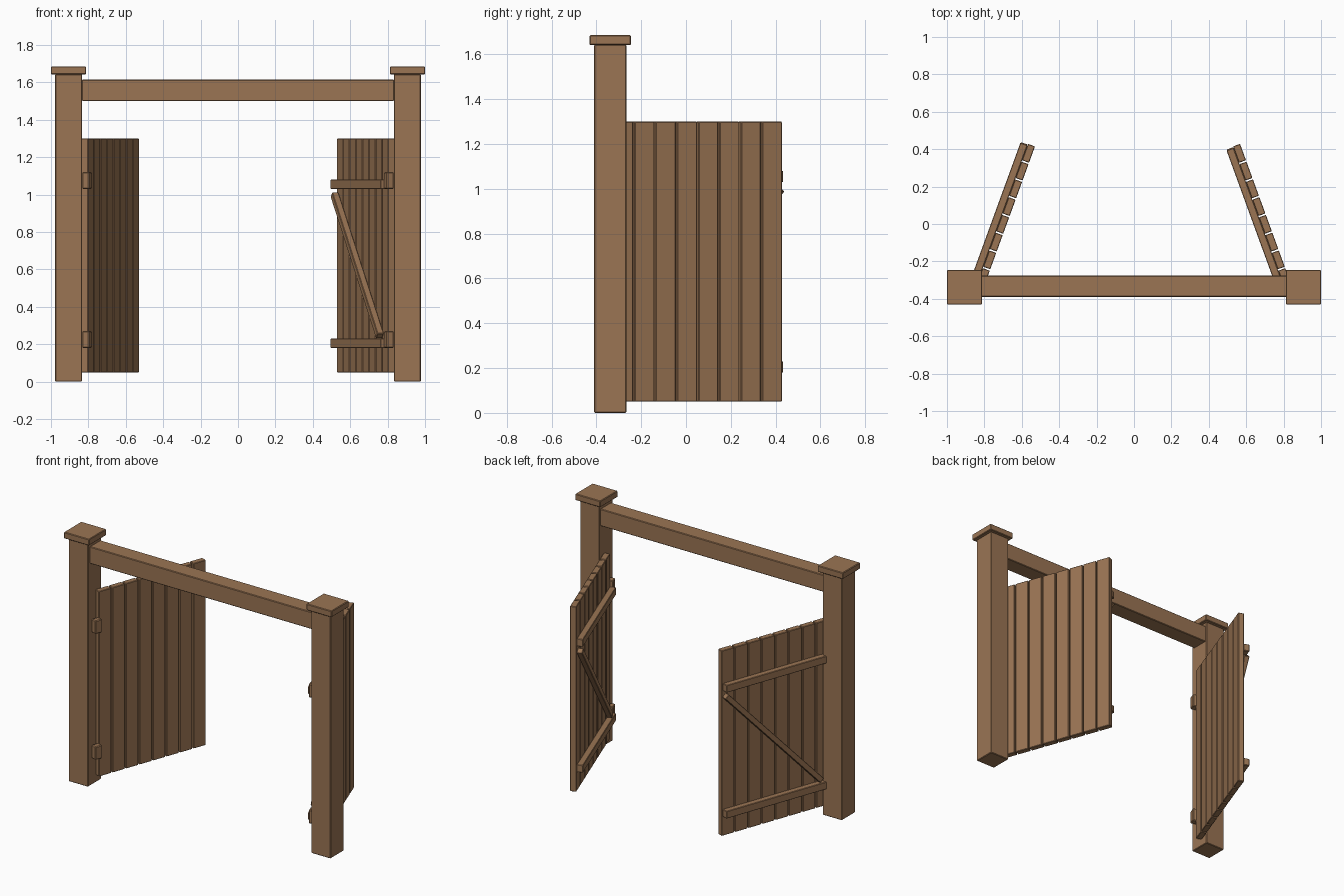
import bpy
from math import sin, cos, atan2, hypot, radians
from mathutils import Matrix, Vector

cube = bpy.data.objects.get("Cube")
if cube:
    bpy.data.objects.remove(cube, do_unlink=True)

# One wood colour
wood = bpy.data.materials.new("brown_wood")
wood.use_nodes = True
colour = (0.325, 0.177, 0.088, 1.0)
wood.diffuse_color = colour
bsdf = next(n for n in wood.node_tree.nodes if n.type == 'BSDF_PRINCIPLED')
bsdf.inputs["Base Color"].default_value = colour
bsdf.inputs["Roughness"].default_value = 0.9


def box(name, centre, size, turn=0.0, tilt=0.0, bevel=0.004):
    """Timber block, tilted about its own y and then turned about z."""
    bpy.ops.mesh.primitive_cube_add(size=1)
    ob = bpy.context.object
    ob.name = name
    ob.data.transform(Matrix.Diagonal((*size, 1)))
    ob.matrix_world = (Matrix.Translation(centre) @ Matrix.Rotation(turn, 4, 'Z')
                       @ Matrix.Rotation(-tilt, 4, 'Y'))
    ob.data.materials.append(wood)
    mod = ob.modifiers.new("worn_edges", 'BEVEL')
    mod.width = bevel
    mod.segments = 1
    return ob


# Frame: posts, caps and crossbeam
POST_X, POST_Y = 0.906, -0.338
for side, label in ((1, "left"), (-1, "right")):
    box(f"{label}_post", (side * POST_X, POST_Y, 0.822), (0.144, 0.144, 1.644))
    box(f"{label}_post_cap", (side * POST_X, POST_Y, 1.664), (0.188, 0.186, 0.043))
box("crossbeam", (0, -0.333, 1.558), (1.67, 0.114, 0.115))

# Gates: s runs along the gate from the hinge, n runs outward from its inner face
SWING = radians(20)
PITCH, GAP, THICK = 0.101, 0.008, 0.04
LENGTH = 8 * PITCH - GAP


def gate(side, label, brace_n):
    along = Vector((-side * sin(SWING), cos(SWING), 0))
    outward = Vector((side * cos(SWING), sin(SWING), 0))
    origin = Vector((side * 0.803, -0.337, 0))
    turn = atan2(along.y, along.x)

    def at(s, n, z):
        return origin + along * s + outward * n + Vector((0, 0, z))

    # Planks
    for i in range(8):
        box(f"{label}_plank_{i + 1}", at(i * PITCH + (PITCH - GAP) / 2, THICK / 2, 0.675),
            (PITCH - GAP, THICK, 1.25), turn, bevel=0.003)

    # Rails
    for part, z in (("lower", 0.205), ("upper", 1.055)):
        box(f"{label}_{part}_rail", at(LENGTH / 2, brace_n, z),
            (LENGTH - 0.016, THICK, 0.05), turn, bevel=0.003)

    # Diagonal brace
    s0, z0, s1, z1 = 0.075, 0.245, 0.785, 1.0
    box(f"{label}_brace", at((s0 + s1) / 2, brace_n, (z0 + z1) / 2),
        (hypot(s1 - s0, z1 - z0), 0.036, 0.036), turn, atan2(z1 - z0, s1 - s0), 0.003)

    # Hinges
    for part, z in (("lower", 0.225), ("upper", 1.075)):
        box(f"{label}_{part}_hinge", (side * 0.807, -0.354, z),
            (0.05, 0.04, 0.09), turn, bevel=0.005)


# Both gates carry their bracing on the side facing -x
gate(1, "left_gate", -THICK / 2)
gate(-1, "right_gate", THICK * 1.5)
